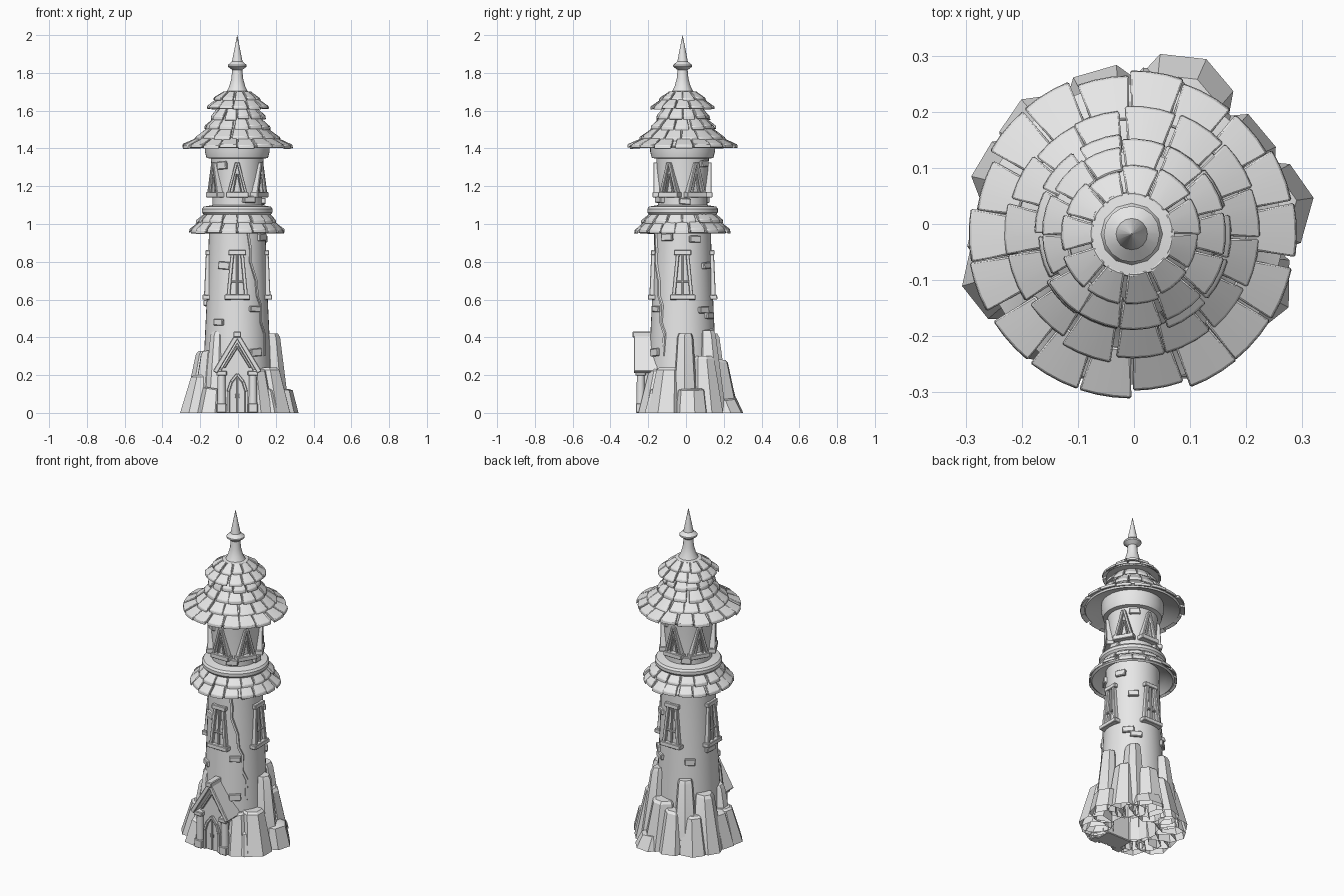
import bpy, bmesh, math, random
from math import sin, cos, pi, radians
from mathutils import Matrix, Vector

random.seed(4)
if "Cube" in bpy.data.objects:
    bpy.data.objects.remove(bpy.data.objects["Cube"])

stone = bpy.data.materials.new("plain_grey_stone")
stone.use_nodes = True
stone.diffuse_color = (0.8, 0.8, 0.8, 1)
stone.node_tree.nodes["Principled BSDF"].inputs["Base Color"].default_value = (0.8, 0.8, 0.8, 1)

AXIS = Vector((-0.004, -0.018, 0))


def finish(name, bm, loc=AXIS, bevel=0.0, smooth=0):
    """Turn a bmesh into an object, with optional bevel and angle-limited smoothing."""
    bmesh.ops.recalc_face_normals(bm, faces=bm.faces)
    me = bpy.data.meshes.new(name)
    bm.to_mesh(me)
    bm.free()
    me.materials.append(stone)
    if smooth:
        me.polygons.foreach_set("use_smooth", [True] * len(me.polygons))
        me.set_sharp_from_angle(angle=radians(smooth))
    ob = bpy.data.objects.new(name, me)
    ob.location = loc
    bpy.context.collection.objects.link(ob)
    if bevel:
        mod = ob.modifiers.new("soft_edges", "BEVEL")
        mod.width = bevel
        mod.segments = 1


def lathe(name, profile, sides=40):
    """Revolve (radius, height) points around the tower axis, open at both ends."""
    bm = bmesh.new()
    rings = [[bm.verts.new((r * cos(2 * pi * i / sides), r * sin(2 * pi * i / sides), z))
              for i in range(sides)] for r, z in profile]
    for a, b in zip(rings, rings[1:]):
        for i in range(sides):
            j = (i + 1) % sides
            bm.faces.new((a[i], a[j], b[j], b[i]))
    finish(name, bm, smooth=35)


def at(angle, r, z, x=0.0):
    """Frame on the wall: angle from the front, x sideways, -y outward."""
    return Matrix.Rotation(radians(angle), 4, "Z") @ Matrix.Translation((x, -r, z))


def box(bm, m, sx, sy, sz):
    bmesh.ops.create_cube(bm, size=1, matrix=m @ Matrix.Diagonal((sx, sy, sz, 1)))


def beam(bm, m, p, q, width, depth):
    """Bar between two (x, z) points in the plane of the frame."""
    dx, dz = q[0] - p[0], q[1] - p[1]
    mid = Matrix.Translation(((p[0] + q[0]) / 2, 0, (p[1] + q[1]) / 2))
    box(bm, m @ mid @ Matrix.Rotation(math.atan2(dx, dz), 4, "Y"),
        width, depth, math.hypot(dx, dz))


def prism(bm, m, outline, depth):
    """Extrude an (x, z) outline along the frame's y."""
    front = [bm.verts.new(m @ Vector((x, -depth / 2, z))) for x, z in outline]
    back = [bm.verts.new(m @ Vector((x, depth / 2, z))) for x, z in outline]
    bm.faces.new(front)
    bm.faces.new(back)
    for i in range(len(outline)):
        j = (i + 1) % len(outline)
        bm.faces.new((front[i], front[j], back[j], back[i]))


def tile_row(name, count, r_out, z_out, r_in, z_in, thick=0.02, phase=0.0):
    """Ring of slightly uneven curved roof tiles."""
    bm = bmesh.new()
    for i in range(count):
        mid = 2 * pi * (i + phase) / count + random.uniform(-.03, .03)
        half = pi / count * random.uniform(.9, .98)
        ro = r_out + random.uniform(-.009, .007)
        lift = random.uniform(-.004, .005)
        rings = []
        for k in range(4):
            t = k / 1.5 - 1
            section = ((ro, z_out + lift), (ro - .002, z_out + lift + thick),
                       (r_in, z_in + thick * .5), (r_in - .005, z_in - thick * .5))
            rings.append([])
            for n, (r, z) in enumerate(section):
                a = mid + t * half * (1 if n < 2 else .96)
                rings[-1].append(bm.verts.new((r * cos(a), r * sin(a), z)))
        for a, b in zip(rings, rings[1:]):
            for n in range(4):
                bm.faces.new((a[n], a[n - 1], b[n - 1], b[n]))
        bm.faces.new(rings[0])
        bm.faces.new(rings[-1])
    finish(name, bm, bevel=.003, smooth=30)


# Tower walls, collars and spire
lathe("tower_wall", [(.187, .05), (.176, .3), (.164, .55), (.156, .75), (.15, .95), (.15, 1.04)])
lathe("middle_collar", [(.16, 1.04), (.178, 1.05), (.187, 1.062), (.187, 1.08), (.178, 1.092), (.13, 1.1)])
lathe("upper_wall", [(.131, 1.08), (.131, 1.2), (.14, 1.36)])
lathe("eaves_collar", [(.135, 1.345), (.163, 1.35), (.172, 1.385), (.172, 1.44)])
lathe("lower_roof_core", [(.148, 1.0), (.19, .985), (.225, .95), (.235, .958), (.19, 1.015), (.165, 1.06)])
lathe("upper_roof_core", [(.17, 1.44), (.225, 1.42), (.262, 1.402), (.268, 1.412), (.205, 1.452), (.155, 1.505),
                          (.12, 1.56), (.105, 1.61), (.148, 1.612), (.11, 1.655), (.066, 1.695)])
lathe("spire_base", [(.078, 1.68), (.076, 1.7), (.055, 1.703), (.042, 1.73), (.031, 1.77), (.026, 1.825)], 12)
lathe("spire_tip", [(.026, 1.815), (.05, 1.833), (.05, 1.842), (.028, 1.86), (.0005, 2.0)], 16)

# Roof tiles
tile_row("lower_roof_outer_tiles", 18, .25, .95, .198, 1.005)
tile_row("lower_roof_inner_tiles", 16, .214, 1.0, .168, 1.05, phase=.5)
tile_row("roof_tiles_first", 18, .288, 1.4, .205, 1.45)
tile_row("roof_tiles_second", 15, .226, 1.44, .15, 1.505, phase=.4)
tile_row("roof_tiles_third", 13, .174, 1.497, .12, 1.555)
tile_row("roof_tiles_fourth", 12, .147, 1.55, .1, 1.61, phase=.5)
tile_row("cap_tiles_outer", 13, .166, 1.607, .115, 1.652, .016)
tile_row("cap_tiles_inner", 11, .123, 1.65, .07, 1.695, .016, .5)

# Tall tapering windows on four sides
bm = bmesh.new()
for angle in (0, 90, 180, 270):
    m = at(angle, .156, 0) @ Matrix.Translation((0, 0, .73)) @ Matrix.Rotation(radians(-2.5), 4, "X")
    box(bm, m @ Matrix.Translation((0, 0, -.118)), .135, .045, .026)
    box(bm, m @ Matrix.Translation((0, 0, .118)), .092, .035, .026)
    for s in (-1, 1):
        beam(bm, m, (s * .047, -.11), (s * .026, .11), .019, .03)
    beam(bm, m, (0, -.11), (0, .11), .011, .022)
    beam(bm, m, (-.042, -.035), (.042, -.035), .01, .02)
finish("tall_windows", bm, bevel=.003)

# Six triangular upper windows
bm = bmesh.new()
for angle in range(0, 360, 60):
    m = at(angle, .136, 0)
    box(bm, m @ Matrix.Translation((0, 0, 1.155)), .12, .045, .028)
    for s in (-1, 1):
        beam(bm, m, (s * .046, 1.165), (s * .004, 1.325), .015, .036)
        beam(bm, m, (s * .022, 1.165), (s * .003, 1.265), .007, .024)
finish("triangular_windows", bm, bevel=.003)

# Loose bricks standing out of the wall: angle from front, height
bm = bmesh.new()
lower = [(-35, .48), (-25, .78), (58, .93), (34, .55), (34, .32), (132, .545), (147, .515),
         (115, .92), (142, .78), (218, .52), (262, .58)]
upper = [(-35, 1.31), (27, 1.13), (145, 1.32), (95, 1.12), (210, 1.13)]
for angle, z in lower + upper:
    r = .135 if z > 1 else .182 - .034 * z
    box(bm, at(angle, r, z) @ Matrix.Rotation(random.uniform(-.08, .08), 4, "Y"),
        random.uniform(.058, .07), .028, random.uniform(.03, .042))
finish("wall_bricks", bm, bevel=.004)

# Jagged plaster edge running down the wall
bm = bmesh.new()
path = [(20, .95), (25, .86), (24, .8), (36, .7), (38, .62), (46, .57), (45, .48), (54, .42), (52, .3)]
strips = []
for angle, z in path:
    r = .187 - .034 * z
    strips.append([bm.verts.new(at(angle + d, r + e, z).translation)
                   for d, e in ((0, -.012), (0, .004), (4, .004), (7, -.012))])
for a, b in zip(strips, strips[1:]):
    for n in range(4):
        bm.faces.new((a[n], a[n - 1], b[n - 1], b[n]))
finish("plaster_edge", bm)

# Entrance porch
bm = bmesh.new()
porch = at(0, .165, 0)
prism(bm, porch, [(-.085, 0), (.085, 0), (.085, .23), (0, .375), (-.085, .23)], .11)
for s in (-1, 1):
    beam(bm, at(0, .195, 0), (s * .118, .215), (s * .004, .405), .026, .125)
    beam(bm, at(0, .215, 0), (s * .07, .24), (s * .002, .35), .014, .04)
    box(bm, at(0, .222, .025, s * .083), .052, .052, .05)
    box(bm, at(0, .222, .21, s * .083), .056, .056, .026)
box(bm, at(0, .205, .415), .04, .12, .03)
finish("porch", bm, bevel=.004)

bm = bmesh.new()
for s in (-1, 1):
    bmesh.ops.create_cone(bm, cap_ends=True, segments=12, radius1=.023, radius2=.02, depth=.17,
                          matrix=at(0, .222, .12, s * .083))
finish("porch_columns", bm, smooth=40)

bm = bmesh.new()
arch = [(.048, 0), (.048, .115), (.032, .165), (0, .205)]
for s in (-1, 1):
    for p, q in zip(arch, arch[1:]):
        beam(bm, at(0, .224, 0), (s * p[0], p[1]), (s * q[0], q[1]), .014, .024)
    prism(bm, at(0, .22, 0), [(s * .002, 0), (s * .04, 0), (s * .04, .115), (s * .026, .16), (s * .002, .19)], .012)
    box(bm, at(0, .228, .09, s * .01), .006, .008, .02)
finish("arched_door", bm, bevel=.002)

# Chunky rocks, open below: angle from +x, height, base distance, top distance, base radius, top radius
rocks = [(-2, .42, .2, .178, .07, .043), (8, .13, .22, .205, .1, .085), (-30, .24, .215, .18, .1, .07),
         (-55, .23, .2, .165, .085, .06), (48, .44, .185, .155, .08, .045), (34, .3, .205, .17, .09, .06),
         (68, .08, .225, .2, .1, .085), (78, .28, .19, .165, .1, .065), (103, .24, .2, .17, .09, .06),
         (124, .42, .19, .16, .075, .045), (136, .22, .215, .18, .09, .065), (160, .33, .215, .18, .09, .055),
         (184, .2, .215, .18, .085, .065), (204, .2, .235, .205, .09, .06), (208, .33, .2, .175, .075, .045),
         (230, .43, .19, .162, .062, .042), (232, .13, .225, .205, .08, .06), (247, .11, .215, .2, .06, .045),
         (294, .12, .21, .195, .06, .045), (318, .13, .215, .195, .08, .06)]
bm = bmesh.new()
for angle, h, d0, d1, r0, r1 in rocks:
    out = Vector((cos(radians(angle)), sin(radians(angle)), 0))
    turn = random.uniform(0, pi)
    slant = random.uniform(-.2, .2)
    shape = [(turn + 2 * pi * (i + random.uniform(-.15, .15)) / 7, random.uniform(.95, 1.05)) for i in range(7)]
    rings = []
    for d, r, z in ((d0, r0, 0), (d1, r1, h * .95), (d1 - .004, r1 * .82, h)):
        rings.append([bm.verts.new(out * d + Vector((r * k * cos(a), r * k * sin(a),
                                                     z + (slant * r * cos(a) if z else 0))))
                      for a, k in shape])
    for a, b in zip(rings, rings[1:]):
        for i in range(7):
            bm.faces.new((a[i], a[i - 1], b[i - 1], b[i]))
    bm.faces.new(rings[-1])
finish("base_rocks", bm, loc=Vector((0, 0, 0)), smooth=25)
